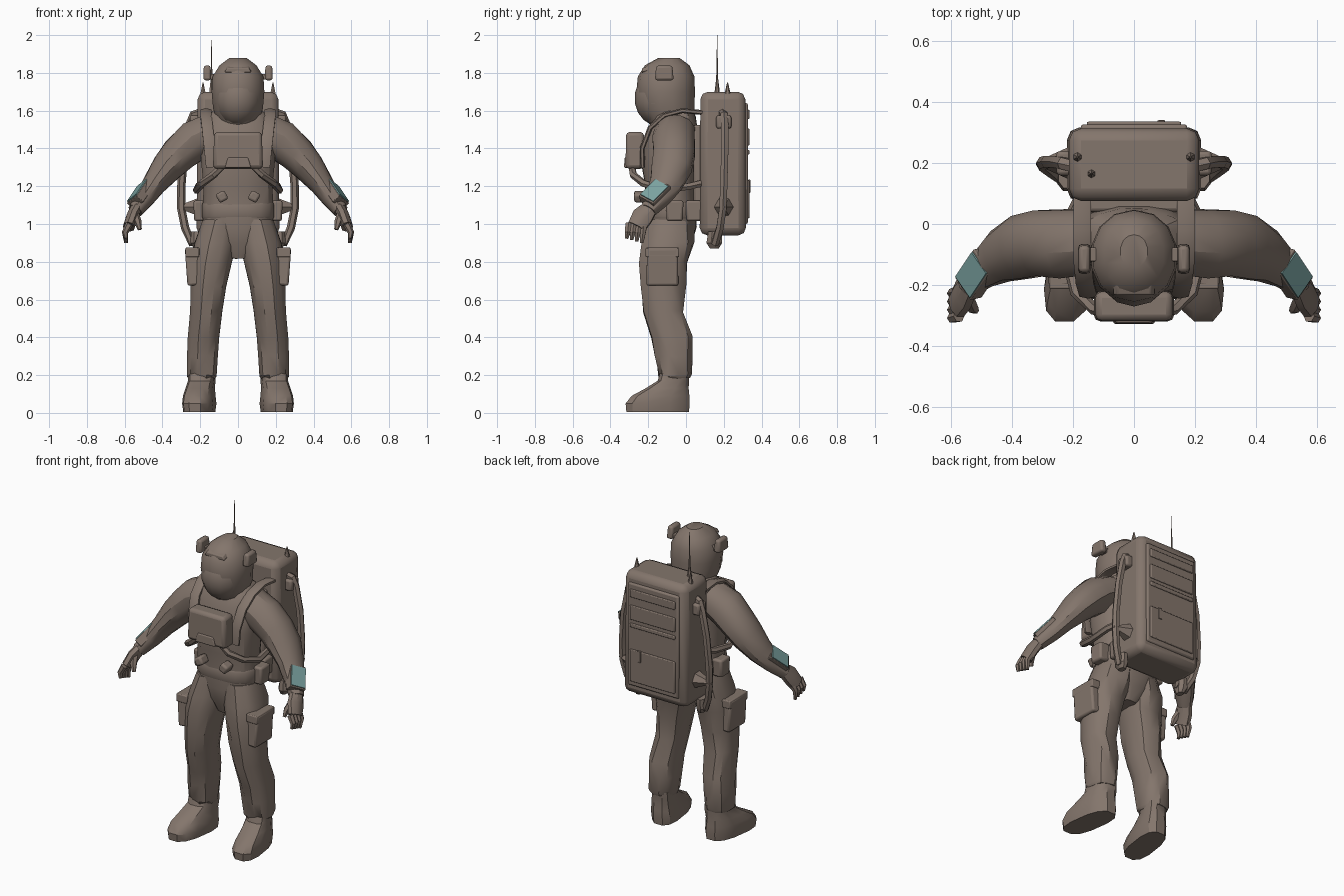
import bpy
import bmesh
import math
import random
from mathutils import Vector, Matrix

random.seed(4)
default_cube = bpy.data.objects.get("Cube")
if default_cube:
    bpy.data.objects.remove(default_cube, do_unlink=True)


def make_material(name, colour):
    mat = bpy.data.materials.new(name)
    mat.use_nodes = True
    mat.diffuse_color = colour
    for node in mat.node_tree.nodes:
        if node.type == 'BSDF_PRINCIPLED':
            node.inputs["Base Color"].default_value = colour
    return mat


SUIT = make_material("suit_taupe", (.23, .18, .15, 1))
SCREEN = make_material("screen_teal", (.2, .37, .36, 1))
parts = []


def finish(name, bm, mirror=False, mat=SUIT, bevel=0):
    bmesh.ops.recalc_face_normals(bm, faces=bm.faces)
    mesh = bpy.data.meshes.new(name)
    bm.to_mesh(mesh)
    bm.free()
    mesh.materials.append(mat)
    obj = bpy.data.objects.new(name, mesh)
    bpy.context.collection.objects.link(obj)
    if bevel:
        mod = obj.modifiers.new("bevel", 'BEVEL')
        mod.width = bevel
        mod.segments = 2
    if mirror:
        obj.modifiers.new("mirror", 'MIRROR')
    parts.append(obj)


def skin(bm, loops):
    """Bridge successive vertex loops and cap both ends."""
    for low, high in zip(loops, loops[1:]):
        count = len(low)
        for i in range(count):
            j = (i + 1) % count
            bm.faces.new((low[i], low[j], high[j], high[i]))
    bm.faces.new(loops[0])
    bm.faces.new(loops[-1])


def loft(name, rings, sides=12, square=2, skew=0, crumple=0, **options):
    """Stack rounded rings given as (z, centre x, centre y, radius x, radius y)."""
    bm = bmesh.new()
    loops = []
    for z, cx, cy, rx, ry in rings:
        loop = []
        for i in range(sides):
            a = math.tau * (i + .5) / sides
            c, s = math.cos(a), math.sin(a)
            x = rx * math.copysign(abs(c) ** (2 / square), c)
            y = ry * math.copysign(abs(s) ** (2 / square), s)
            noise = random.uniform(-crumple, crumple)
            loop.append(bm.verts.new((cx + x - skew * y, cy + y + noise, z + noise)))
        loops.append(loop)
    skin(bm, loops)
    finish(name, bm, **options)


def sweep(name, path, wide, thick=None, axis=(0, 1, 0), sides=8, crumple=0, **options):
    """Sweep an oval along a path; the wide direction follows axis."""
    bm = bmesh.new()
    points = [Vector(p) for p in path]
    last = len(points) - 1
    wide = wide if isinstance(wide, list) else [wide] * len(points)
    thick = thick or wide
    thick = thick if isinstance(thick, list) else [thick] * len(points)
    loops = []
    for k, point in enumerate(points):
        along = (points[min(k + 1, last)] - points[max(k - 1, 0)]).normalized()
        u = Vector(axis)
        u = (u - along * u.dot(along)).normalized()
        v = along.cross(u)
        loop = []
        for i in range(sides):
            a = math.tau * (i + .5) / sides
            noise = random.uniform(1 - crumple, 1 + crumple)
            offset = u * math.cos(a) * wide[k] + v * math.sin(a) * thick[k]
            loop.append(bm.verts.new(point + offset * noise))
        loops.append(loop)
    skin(bm, loops)
    finish(name, bm, **options)


def block(name, centre, size, turn=None, taper=1, bevel=.012, **options):
    """Bevelled box; taper narrows its top."""
    bm = bmesh.new()
    bmesh.ops.create_cube(bm, size=1)
    for v in bm.verts:
        if v.co.z > 0:
            v.co.x *= taper
            v.co.y *= taper
        v.co = Vector(a * b for a, b in zip(v.co, size))
    bm.transform(Matrix.Translation(centre) @ (turn or Matrix()))
    finish(name, bm, bevel=bevel, **options)


def spike(name, centre, base, height, turn=None, **options):
    bm = bmesh.new()
    bmesh.ops.create_cone(bm, segments=6, radius1=base, radius2=base * .1,
                          depth=height, cap_ends=True)
    bm.transform(Matrix.Translation(centre) @ (turn or Matrix()))
    finish(name, bm, **options)


# Body suit
loft("torso", [(.82, 0, -.09, .05, .08), (.9, 0, -.085, .14, .12), (.98, 0, -.08, .185, .135),
               (1.08, 0, -.08, .19, .135), (1.2, 0, -.085, .185, .135), (1.35, 0, -.09, .2, .15),
               (1.5, 0, -.07, .2, .135), (1.57, 0, -.06, .17, .11), (1.62, 0, -.06, .1, .08)],
     sides=16, square=2.5, crumple=.005)
loft("leg", [(1.02, .09, -.085, .1, .128), (.9, .118, -.095, .115, .138), (.8, .138, -.115, .11, .13),
             (.67, .156, -.12, .097, .12), (.54, .168, -.115, .088, .11),
             (.4, .183, -.075, .086, .108), (.3, .188, -.065, .084, .097),
             (.2, .192, -.062, .081, .09), (.185, .192, -.06, .072, .082)],
     square=2.3, crumple=.008, mirror=True)
loft("boot", [(.005, .205, -.15, .078, .17), (.05, .205, -.15, .084, .174),
              (.09, .205, -.135, .08, .157), (.13, .2, -.1, .074, .117),
              (.17, .192, -.067, .07, .085), (.21, .192, -.06, .07, .08)],
     square=2.7, skew=.14, mirror=True)
sweep("arm", [(.13, -.06, 1.49), (.23, -.065, 1.44), (.31, -.065, 1.37), (.375, -.075, 1.3),
              (.44, -.105, 1.215), (.495, -.15, 1.135), (.545, -.2, 1.07)],
      [.11, .116, .112, .108, .09, .066, .044], thick=[.1, .11, .1, .085, .065, .052, .04],
      sides=12, crumple=.03, mirror=True)

# Gloves
sweep("palm", [(.535, -.185, 1.09), (.56, -.23, 1.04), (.578, -.262, .985)],
      [.042, .06, .052], thick=.033, mirror=True)
for i in range(4):
    y = -.222 - .027 * i
    sweep("finger", [(.575, y, 1.0), (.598, y - .006, .955), (.592, y - .012, .9 + .008 * i)],
          [.02, .017, .01], sides=6, mirror=True)
sweep("thumb", [(.55, -.235, 1.06), (.53, -.275, 1.01), (.52, -.285, .97)],
      [.025, .02, .011], sides=6, mirror=True)

# Forearm screens, facing outward from the arm
out = Vector((.74, -.16, .65)).normalized()
down = Vector((.05, -.075, -.075))
down = (down - out * down.dot(out)).normalized()
across = out.cross(down)
facing = Matrix((down, across, out)).transposed().to_4x4()
screen_spot = Vector((.534, -.167, 1.177))
block("wrist_case", screen_spot - out * .027, (.145, .1, .05), turn=facing, bevel=.003, mirror=True)
block("wrist_screen", screen_spot, (.125, .092, .009), turn=facing, bevel=0,
      mat=SCREEN, mirror=True)

# Helmet with bulging visor, brow and side lamps
loft("helmet", [(1.5, 0, -.07, .1, .1), (1.55, 0, -.085, .115, .125), (1.61, 0, -.1, .135, .145),
                (1.7, 0, -.108, .143, .155), (1.78, 0, -.105, .138, .15), (1.84, 0, -.1, .1, .118),
                (1.88, 0, -.09, .045, .055)], sides=14, square=2.1)
bm = bmesh.new()
bmesh.ops.create_uvsphere(bm, u_segments=14, v_segments=9, radius=1)
bm.transform(Matrix.Translation((0, -.135, 1.665)) @ Matrix.Diagonal((.128, .138, .15, 1)))
finish("visor", bm)
block("brow_ridge", (0, -.2, 1.825), (.14, .08, .022),
      turn=Matrix.Rotation(.35, 4, 'X'), taper=.8, bevel=.005)
loft("neck_ring", [(1.53, 0, -.07, .135, .12), (1.57, 0, -.075, .135, .128),
                   (1.59, 0, -.08, .125, .125)], sides=16)
block("lamp", (.163, -.115, 1.8), (.042, .1, .078), taper=.85, mirror=True)
block("lamp_arm", (.137, -.1, 1.78), (.04, .045, .03), bevel=.004, mirror=True)

# Chest unit, harness and hoses
block("chest_unit", (0, -.27, 1.39), (.265, .1, .195), taper=.95, bevel=.02)
block("chest_panel", (0, -.318, 1.325), (.14, .02, .055), taper=.75, bevel=.006)
sweep("shoulder_strap", [(.14, -.23, 1.3), (.15, -.232, 1.4), (.162, -.19, 1.51),
                         (.17, -.115, 1.575), (.17, -.02, 1.6), (.17, .09, 1.59)],
      .034, thick=.013, axis=(1, 0, 0), sides=6, mirror=True)
sweep("chest_hose", [(.08, -.285, 1.31), (.13, -.28, 1.26), (.19, -.225, 1.215),
                     (.22, -.11, 1.18), (.21, .02, 1.2), (.17, .1, 1.22)],
      .02, axis=(0, 0, 1), sides=6, mirror=True)
loft("belt", [(1.03, 0, -.08, .19, .133), (1.04, 0, -.08, .194, .138),
              (1.1, 0, -.08, .194, .138), (1.11, 0, -.08, .19, .133)], sides=16, square=2.5)
block("waist_valve", (.085, -.24, 1.145), (.052, .07, .052), mirror=True,
      turn=Matrix.Rotation(.5, 4, 'Y'))
for x, y in ((.2, -.06), (.15, .045)):
    block("belt_pouch", (x, y, 1.07), (.065, .085, .11), taper=1.1, mirror=True)

# Thigh pockets
block("thigh_pocket", (.238, -.125, .775), (.075, .17, .2), taper=.95, mirror=True,
      turn=Matrix.Rotation(.08, 4, 'Y'))
block("pocket_flap", (.242, -.125, .85), (.074, .178, .05), bevel=.006, mirror=True)

# Backpack with rear panels
block("backpack", (0, .195, 1.32), (.44, .245, .76), taper=.97, bevel=.04)
block("rear_panel", (0, .315, 1.32), (.35, .025, .64), bevel=.01)
for z, height in ((1.58, .05), (1.46, .09), (1.38, .025), (1.13, .2)):
    block("rear_slat", (0, .328, z), (.31, .016, height), bevel=.005)
block("rear_latch", (.09, .335, 1.2), (.025, .012, .07), bevel=.003)
block("pack_mount", (0, .07, 1.3), (.3, .06, .45))

# Side rails and fittings
sweep("side_rail", [(.2, .19, 1.59), (.235, .2, 1.58), (.255, .205, 1.53), (.285, .205, 1.38),
                    (.3, .2, 1.2), (.3, .195, 1.08), (.28, .18, .98), (.245, .155, .9),
                    (.19, .15, .92)],
      .022, axis=(0, 1, 0), sides=6, mirror=True)
block("rail_clip", (.23, .2, 1.54), (.05, .08, .07), mirror=True)
spike("rail_bracket", (.265, .2, 1.09), .055, .11,
      turn=Matrix.Rotation(math.pi / 2, 4, 'Y'), mirror=True)
loft("rail_weight", [(.87, .215, .15, .02, .025), (.9, .22, .15, .035, .045),
                     (.96, .22, .155, .03, .04)], sides=8, mirror=True)

# Antennas on top of the pack
spike("stub_antenna", (.185, .22, 1.7), .025, .1, mirror=True)
spike("antenna_base", (-.14, .165, 1.74), .016, .12)
spike("long_antenna", (-.14, .165, 1.84), .007, .32)

# Smooth the soft surfaces and keep hard creases
bpy.ops.object.select_all(action='DESELECT')
for obj in parts:
    obj.select_set(True)
bpy.context.view_layer.objects.active = parts[0]
bpy.ops.object.shade_smooth_by_angle(angle=math.radians(32))
